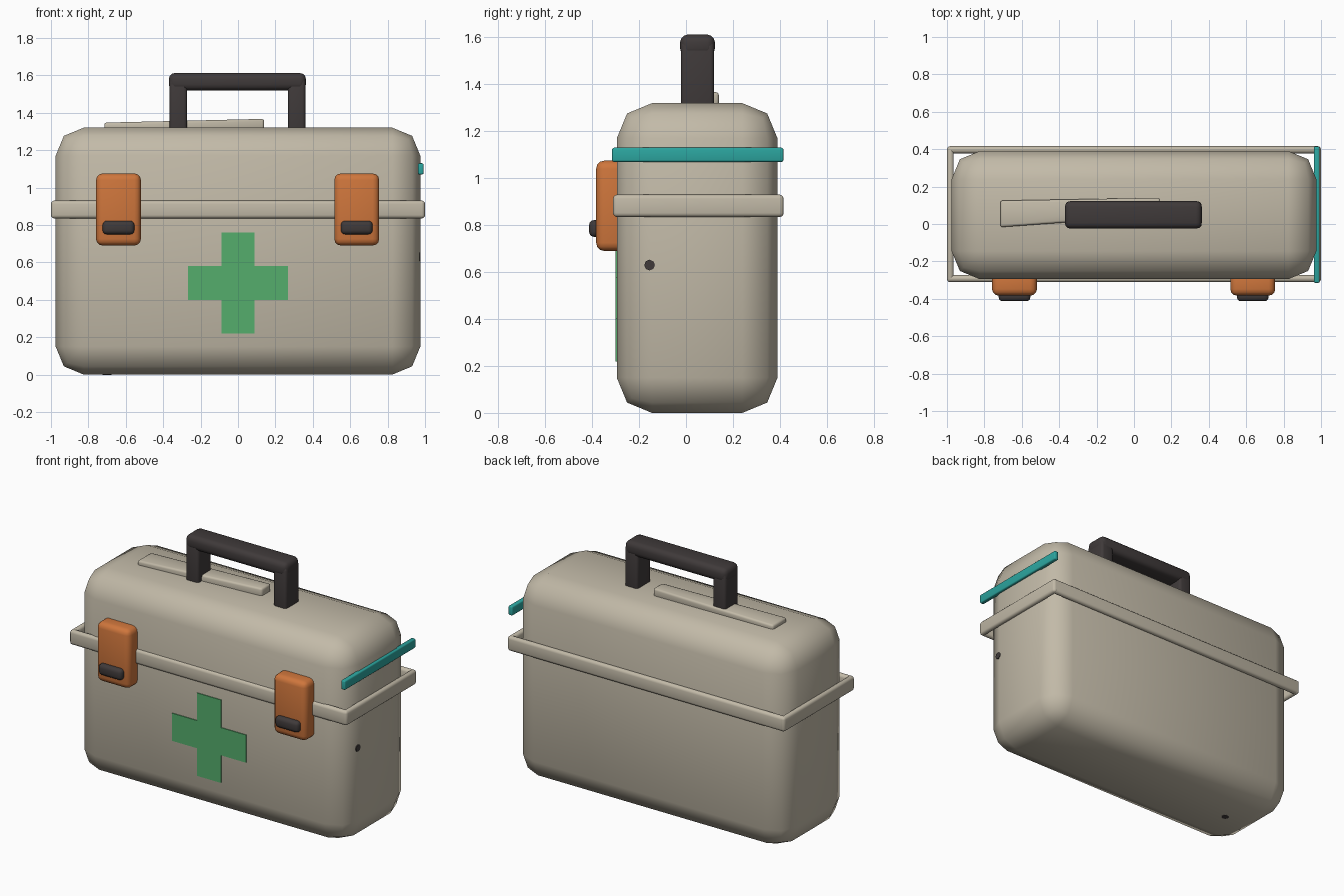
import bpy
import bmesh
import math
from mathutils import Vector

if "Cube" in bpy.data.objects:
    bpy.data.objects.remove(bpy.data.objects["Cube"], do_unlink=True)


def material(name, rgb):
    m = bpy.data.materials.new(name)
    m.use_nodes = True
    m.diffuse_color = (*rgb, 1)
    m.node_tree.nodes["Principled BSDF"].inputs["Base Color"].default_value = (*rgb, 1)
    return m


beige = material("warm beige", (0.54, 0.49, 0.39))
orange = material("orange", (0.62, 0.18, 0.045))
dark = material("charcoal", (0.05, 0.042, 0.042))
teal = material("teal", (0.025, 0.38, 0.35))
green = material("green", (0.09, 0.42, 0.15))


def add_object(name, bm, mat, smooth=True):
    mesh = bpy.data.meshes.new(name)
    bmesh.ops.recalc_face_normals(bm, faces=bm.faces)
    for f in bm.faces:
        f.smooth = smooth
    bm.to_mesh(mesh)
    bm.free()
    mesh.materials.append(mat)
    obj = bpy.data.objects.new(name, mesh)
    bpy.context.collection.objects.link(obj)
    return obj


def box(name, x, y, z, mat, bevel=0.0, segments=3, shape=None):
    """Rounded box between the given (low, high) limits on each axis."""
    bm = bmesh.new()
    bmesh.ops.create_cube(bm, size=1)
    for v in bm.verts:
        v.co = Vector([lim[0] if c < 0 else lim[1] for c, lim in zip(v.co, (x, y, z))])
        if shape:
            shape(v.co)
    if bevel:
        bmesh.ops.bevel(bm, geom=bm.edges[:], offset=bevel, segments=segments,
                        profile=0.5, affect='EDGES', clamp_overlap=True)
    return add_object(name, bm, mat, smooth=bevel > 0)


def disc(name, location, direction, radius, mat):
    bm = bmesh.new()
    bmesh.ops.create_cone(bm, cap_ends=True, segments=8, radius1=radius,
                          radius2=radius, depth=0.006)
    obj = add_object(name, bm, mat, smooth=False)
    obj.location = location
    obj.rotation_euler = Vector(direction).to_track_quat('Z', 'Y').to_euler()
    return obj


# Case body
box("case_body", (-0.975, 0.975), (-0.295, 0.39), (0, 1.32), beige, 0.15, 2)

# Rim around the lid seam
for name, y in (("rim_front", -0.292), ("rim_back", 0.397)):
    box(name, (-1, 1), (y - 0.019, y + 0.019), (0.835, 0.93), beige, 0.018)
for name, x in (("rim_right", -0.982), ("rim_left", 0.982)):
    box(name, (x - 0.018, x + 0.018), (-0.311, 0.416), (0.835, 0.93), beige, 0.017)

# Coloured strip on one end of the lid
box("lid_strip", (0.962, 0.992), (-0.315, 0.415), (1.07, 1.13), teal, 0.008)

# Front latches with their buttons
for side, x in (("right", -0.639), ("left", 0.635)):
    box("latch_" + side, (x - 0.12, x + 0.12), (-0.383, -0.24), (0.69, 1.075), orange, 0.035)
    box("latch_button_" + side, (x - 0.085, x + 0.085), (-0.413, -0.35),
        (0.75, 0.822), dark, 0.022)

# Cross emblem, as one flat plate
bm = bmesh.new()
quarter = [(0.087, 0.27), (0.087, 0.09), (0.267, 0.09)]
outline = []
for sx, sz in ((1, 1), (1, -1), (-1, -1), (-1, 1)):
    pts = quarter if sx == sz else quarter[::-1]
    outline += [(sx * px, sz * pz + 0.49) for px, pz in pts]
face = bm.faces.new([bm.verts.new((px, -0.3, pz)) for px, pz in outline])
extruded = bmesh.ops.extrude_face_region(bm, geom=[face])
bmesh.ops.translate(bm, vec=(0, 0.008, 0),
                    verts=[g for g in extruded["geom"] if isinstance(g, bmesh.types.BMVert)])
add_object("cross_emblem", bm, green, smooth=False)

# Carry handle
for side, x in (("right", -0.319), ("left", 0.314)):
    box("handle_post_" + side, (x - 0.047, x + 0.047), (-0.022, 0.12), (1.25, 1.58), dark, 0.018)
box("handle_grip", (-0.37, 0.363), (-0.025, 0.123), (1.52, 1.612), dark, 0.032)


# Slim plate on the lid, tapering towards one end
def taper(co):
    if co.x > 0:
        co.y = 0.045 if co.y < 0.05 else 0.14
    elif co.z > 1.32:
        co.z = 1.347


box("lid_plate", (-0.715, 0.14), (-0.017, 0.125), (1.3, 1.367), beige, 0.012, 2, taper)

# Small dark studs on the end and the underside
disc("end_stud", (0.974, -0.155, 0.63), (1, 0, 0), 0.023, dark)
disc("base_stud", (-0.7, 0.05, 0.002), (0, 0, -1), 0.024, dark)
